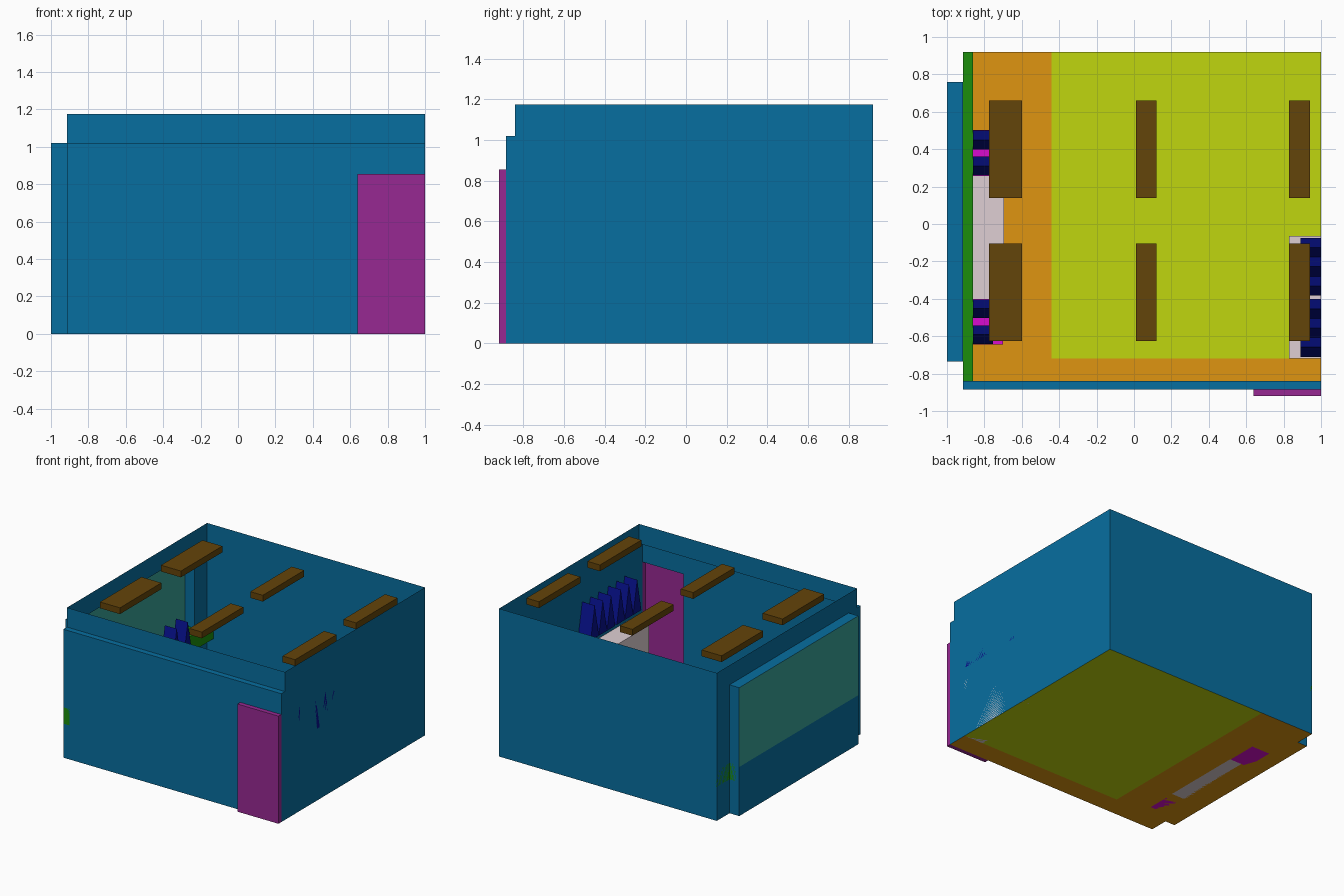
import bpy

if "Cube" in bpy.data.objects:
    bpy.data.objects.remove(bpy.data.objects["Cube"])

H, LEDGE, DOOR_H, SILL = 1.175, 1.02, 0.855, 0.39
X0, X1, Y0, Y1 = -0.915, 1.0, -0.885, 0.92      # room plan
BX, BY0, BY1 = -1.0, -0.735, 0.76               # window bay
UY = -0.84                                      # upper front wall
DX, DY = 0.64, -0.92                            # door recess


def material(name, rgb):
    m = bpy.data.materials.new(name)
    m.diffuse_color = (*[(c / 255) ** 2.2 for c in rgb], 1)
    m.use_nodes = True
    m.node_tree.nodes["Principled BSDF"].inputs["Base Color"].default_value = m.diffuse_color
    return m


WALL = material("wall_blue", (16, 110, 158))
GLASS = material("window_teal", (60, 160, 150))
DOOR = material("door_purple", (150, 45, 145))
EDGE = material("floor_orange", (222, 147, 24))
CARPET = material("floor_lime", (190, 213, 22))
LAMP = material("lamp_brown", (100, 70, 18))
COAT = material("coat_navy", (16, 24, 140))
BENCH = material("bench_pale", (222, 206, 210))
LOCKER = material("locker_magenta", (215, 20, 205))
SHELF = material("shelf_green", (34, 140, 20))


def mesh(name, verts, faces, mat):
    me = bpy.data.meshes.new(name)
    me.from_pydata(verts, [], faces)
    me.materials.append(mat)
    ob = bpy.data.objects.new(name, me)
    bpy.context.collection.objects.link(ob)
    return ob


def sheet(name, path, z0, z1, mat):
    """Thin wall standing on a plan path."""
    n = len(path)
    v = [(x, y, z0) for x, y in path] + [(x, y, z1) for x, y in path]
    return mesh(name, v, [(i, i + 1, n + i + 1, n + i) for i in range(n - 1)], mat)


def flat(name, plan, z, mat):
    """Horizontal polygon."""
    return mesh(name, [(x, y, z) for x, y in plan], [tuple(range(len(plan)))], mat)


def rect(x0, x1, y0, y1):
    return [(x0, y0), (x1, y0), (x1, y1), (x0, y1)]


def prism(name, plan, z0, z1, mat):
    """Closed vertical extrusion of a counter-clockwise plan."""
    n = len(plan)
    v = [(x, y, z0) for x, y in plan] + [(x, y, z1) for x, y in plan]
    f = [(i, (i + 1) % n, n + (i + 1) % n, n + i) for i in range(n)]
    return mesh(name, v, f + [tuple(range(n))[::-1], tuple(range(n, 2 * n))], mat)


def coats(name, x0, x1, y0, y1, count, z0, z1):
    """Row of triangular hanging coats."""
    v, f, s = [], [], (y1 - y0) / count
    for i in range(count):
        b, a = len(v), y0 + i * s
        for x in (x0, x1):
            v += [(x, a, z0), (x, a + s, z0), (x, a + s / 2, z1)]
        f += [(b, b + 2, b + 1), (b + 3, b + 4, b + 5), (b, b + 1, b + 4, b + 3),
              (b + 1, b + 2, b + 5, b + 4), (b + 2, b, b + 3, b + 5)]
    return mesh(name, v, f, COAT)


# Floor: carpet with an L-shaped border running into the bay
flat("carpet", rect(-0.44, X1, -0.72, Y1), 0, CARPET)
flat("floor_border", [(X0, Y0), (X1, Y0), (X1, -0.72), (-0.44, -0.72), (-0.44, Y1),
                      (X0, Y1), (X0, BY1), (BX, BY1), (BX, BY0), (X0, BY0)], 0, EDGE)

# Full walls and the stepped upper walls
sheet("lower_front_wall", [(DX, Y0), (X0, Y0), (X0, BY0), (BX, BY0)], 0, LEDGE, WALL)
sheet("over_door_wall", [(DX, Y0), (X1, Y0)], DOOR_H, LEDGE, WALL)
sheet("lower_back_wall", [(BX, BY1), (X0, BY1), (X0, Y1), (X1, Y1), (X1, Y0)], 0, LEDGE, WALL)
sheet("upper_wall", [(X0, Y1), (X1, Y1), (X1, UY), (X0, UY), (X0, Y1)], LEDGE, H, WALL)
flat("front_ledge", rect(X0, X1, Y0, UY), LEDGE, WALL)

# Window bay
flat("bay_roof", rect(BX, X0, BY0, BY1), LEDGE, WALL)
sheet("bay_apron", [(BX, BY0), (BX, BY1)], 0, SILL, WALL)
sheet("window", [(BX, BY0), (BX, BY1)], SILL, LEDGE, GLASS)

# Door recess
sheet("door", [(DX, Y0), (DX, DY), (X1, DY), (X1, Y0)], 0, DOOR_H, DOOR)
flat("door_head", rect(DX, X1, DY, Y0), DOOR_H, DOOR)
flat("door_sill", rect(DX, X1, DY, Y0), 0, DOOR)

# Long shelf along the window wall, widening into the bay
prism("window_shelf", [(X0, Y0), (-0.86, Y0), (-0.86, Y1), (X0, Y1), (X0, BY1),
                       (-0.97, BY1), (-0.97, BY0), (X0, BY0)], 0.27, 0.40, SHELF)

# Ceiling lamps, three columns in two rows
for i, (a, b) in enumerate([(-0.775, -0.60), (0.01, 0.12), (0.83, 0.94)]):
    for j, y in enumerate((-0.625, 0.14)):
        prism(f"ceiling_lamp_{i}_{j}", rect(a, b, y, y + 0.52), 1.125, H, LAMP)

# Right wall: two pale benches with coats above
for i, y in enumerate((-0.72, -0.3925)):
    prism(f"right_bench_{i}", rect(0.83, X1, y, y + 0.3275), 0, 0.46, BENCH)
    coats(f"right_coats_{i}", 0.89, X1, y + 0.01, y + 0.318, 3, 0.57, 0.83)

# Left wall: low pale bench between two coat lockers
prism("left_bench", rect(-0.86, -0.695, -0.40, 0.257), 0, 0.25, BENCH)
for i, y in enumerate((-0.645, 0.257)):
    prism(f"left_locker_{i}", rect(-0.86, -0.70, y, y + 0.245), 0, 0.25, LOCKER)
    for j, dy in enumerate((0.003, 0.142)):
        coats(f"left_coat_{i}_{j}", -0.86, -0.755, y + dy, y + dy + 0.1, 1, 0.36, 0.61)
